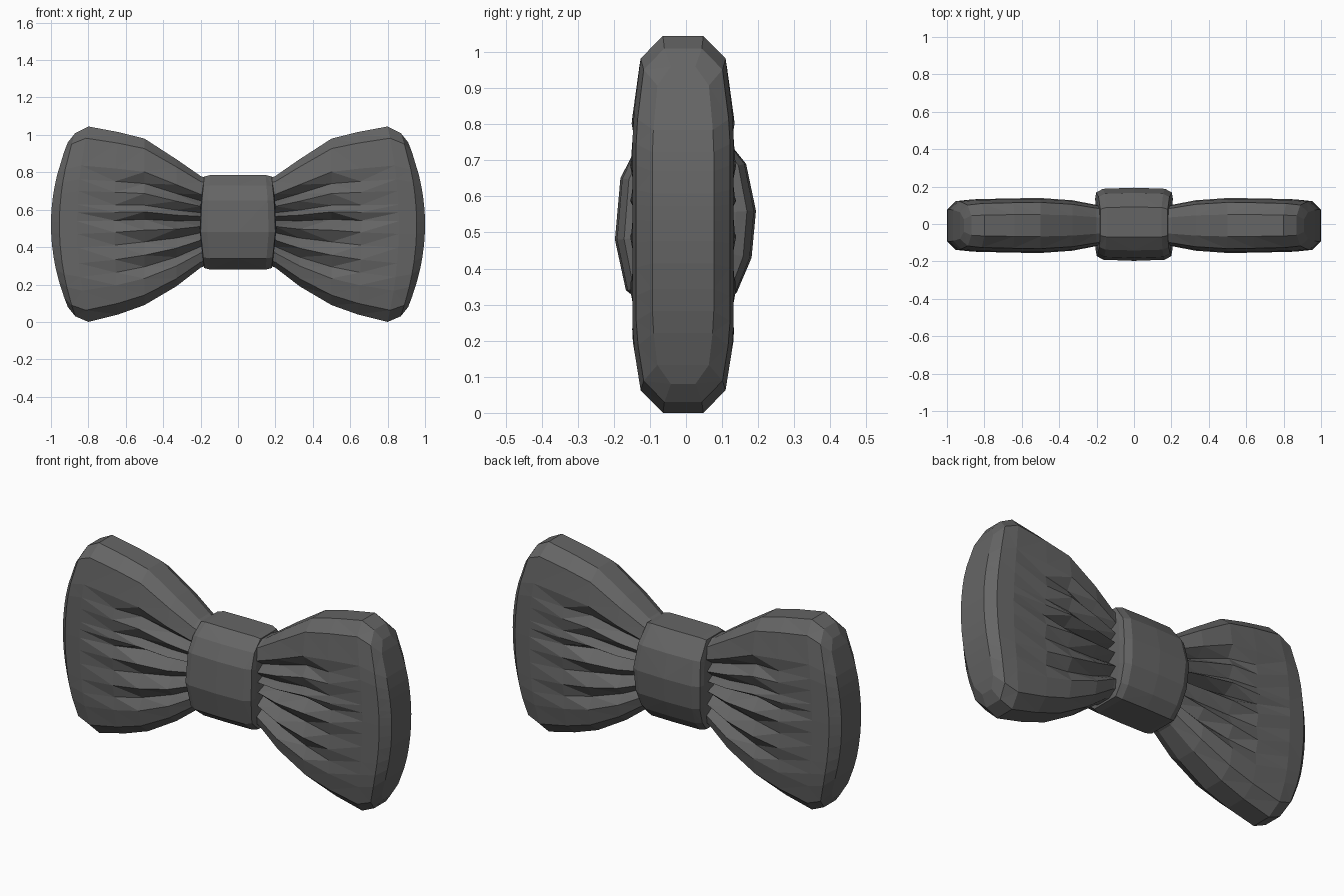
import bpy
import bmesh

cube = bpy.data.objects.get("Cube")
if cube:
    bpy.data.objects.remove(cube)

fabric = bpy.data.materials.new("dark grey fabric")
fabric.use_nodes = True
GREY = (0.13, 0.13, 0.13, 1)
fabric.diffuse_color = GREY
fabric.node_tree.nodes["Principled BSDF"].inputs["Base Color"].default_value = GREY


def loft(name, rings, mirrored=False):
    """Skin a row of closed rings, cap both ends, optionally mirror in x."""
    bm = bmesh.new()
    loops = [[bm.verts.new(p) for p in ring] for ring in rings]
    n = len(loops[0])
    for a, b in zip(loops, loops[1:]):
        for i in range(n):
            j = (i + 1) % n
            bm.faces.new((a[i], a[j], b[j], b[i]))
    for ring in (loops[0], loops[-1]):
        # strip cap between the front and back halves
        for i in range(n // 2 - 1):
            quad = (ring[i], ring[i + 1], ring[n - 2 - i], ring[n - 1 - i])
            bm.faces.new(quad)
    if mirrored:
        bmesh.ops.scale(bm, vec=(-1, 1, 1), verts=bm.verts)
    bmesh.ops.triangulate(bm, faces=bm.faces)
    bmesh.ops.recalc_face_normals(bm, faces=bm.faces)
    mesh = bpy.data.meshes.new(name)
    bm.to_mesh(mesh)
    bm.free()
    mesh.materials.append(fabric)
    obj = bpy.data.objects.new(name, mesh)
    bpy.context.collection.objects.link(obj)
    return obj


# Rows across a wing: height fraction, thickness fraction, pleat depth
ROWS = [(1, .4, 0), (.88, .84, 0), (.6, .97, 0), (.46, 1, .05), (.34, 1, 0),
        (.2, 1, .04), (.12, 1, 0), (.03, 1, .085), (-.1, 1, 0), (-.24, 1, .05),
        (-.4, 1, 0), (-.54, 1, .05), (-.68, .96, 0), (-.88, .84, 0), (-1, .4, 0)]

# Stations along a wing: x, bottom, top, half thickness, pleat strength, bulge
STATIONS = [(.12, .32, .75, .10, 1, 0), (.2, .29, .78, .11, 1, 0),
            (.33, .19, .87, .135, 1, 0), (.5, .09, .98, .147, .75, 0),
            (.64, .04, 1.015, .145, .25, .02), (.8, 0, 1.045, .14, 0, .06),
            (.87, .03, 1.01, .13, 0, .085), (.91, .08, .96, .085, 0, .09)]


def wing_ring(x, low, high, thick, pleat, bulge):
    mid, half = (low + high) / 2, (high - low) / 2

    def side(sign):
        return [(x + bulge * (1 - u * u),
                 sign * (thick * t - pleat * groove) - .008,
                 mid + half * u) for u, t, groove in ROWS]
    return side(-1) + side(1)[::-1]


wing = [wing_ring(*s) for s in STATIONS]
loft("left_wing", wing)
loft("right_wing", wing, mirrored=True)

# Wrapped centre knot: half profile in y and z, swept across x
FRONT = [(-.07, .785), (-.14, .73), (-.18, .65), (-.195, .48), (-.165, .34), (-.09, .28)]
BACK = [(.09, .28), (.14, .335), (.18, .43), (.192, .56), (.165, .69), (.09, .785)]
MID = .533


def knot_ring(x, depth, height):
    # the sides bow outward at mid height
    return [(x * (1.05 - .5 * abs(z - MID)), y * depth, MID + (z - MID) * height)
            for y, z in FRONT + BACK]


SWEEP = [(.2, .72, .9), (.195, .88, .97), (.16, .98, 1), (0, 1.01, 1)]
half_sweep = [(-x, d, h) for x, d, h in SWEEP]
loft("knot", [knot_ring(*s) for s in half_sweep + SWEEP[-2::-1]])
